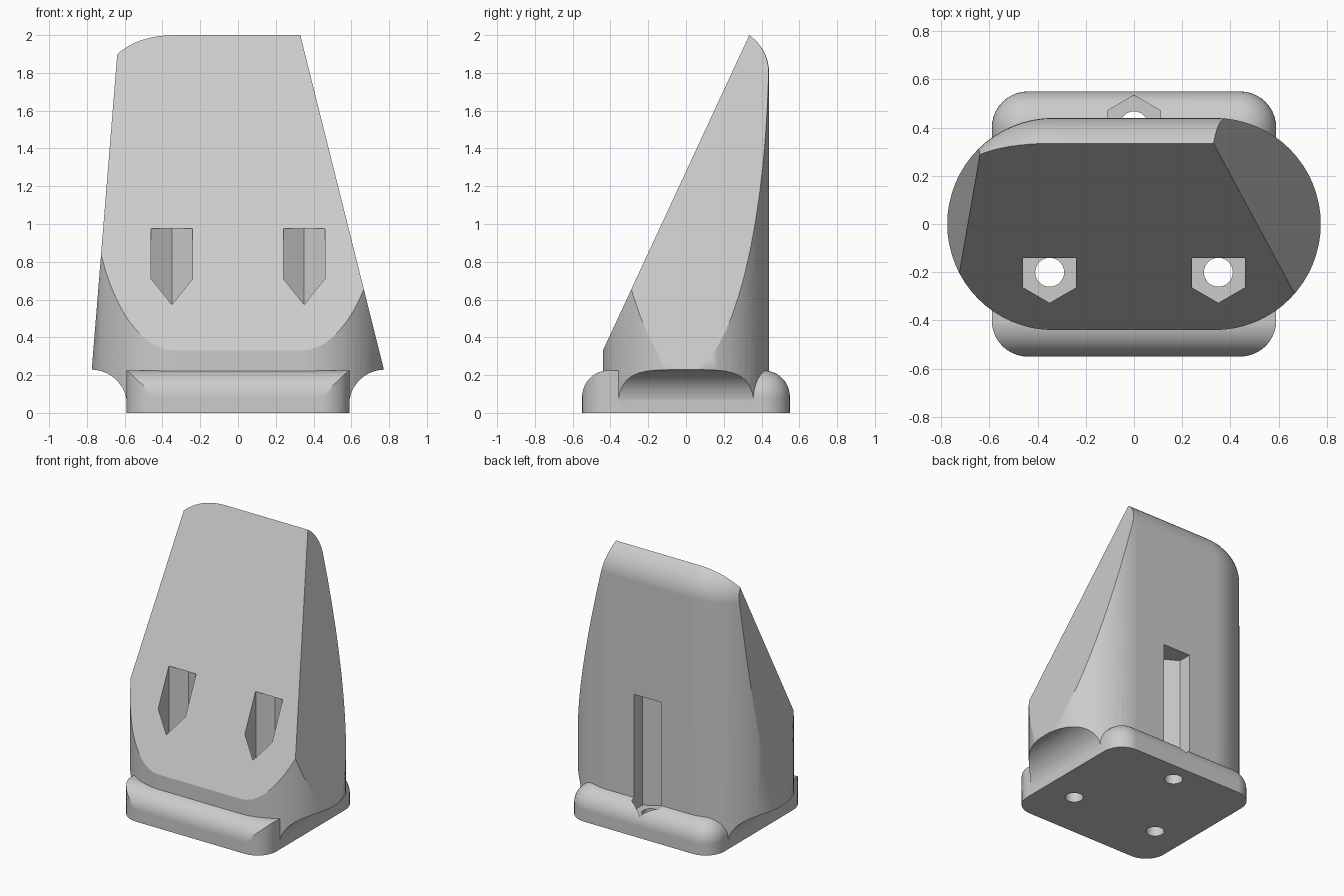
import bpy, bmesh
from math import sin, cos, pi, asin, radians
from mathutils import Vector

cube = bpy.data.objects.get("Cube")
if cube:
    bpy.data.objects.remove(cube, do_unlink=True)

grey = bpy.data.materials.new("light_grey")
grey.use_nodes = True
COLOR = (0.6, 0.6, 0.6, 1)
grey.diffuse_color = COLOR
for node in grey.node_tree.nodes:
    if node.type == 'BSDF_PRINCIPLED':
        node.inputs["Base Color"].default_value = COLOR


def loft(name, rings, planes=()):
    """Skin closed rings of points, cap the ends, then trim by (point, outward normal) planes."""
    bm = bmesh.new()
    loops = [[bm.verts.new(p) for p in ring] for ring in rings]
    n = len(loops[0])
    for a, b in zip(loops, loops[1:]):
        for i in range(n):
            j = (i + 1) % n
            bm.faces.new((a[i], a[j], b[j], b[i]))
    bm.faces.new(loops[0])
    bm.faces.new(loops[-1])
    bmesh.ops.recalc_face_normals(bm, faces=bm.faces)
    for co, no in planes:
        cut = bmesh.ops.bisect_plane(
            bm, geom=bm.verts[:] + bm.edges[:] + bm.faces[:], dist=1e-5,
            plane_co=co, plane_no=Vector(no).normalized(), clear_outer=True)
        edges = [e for e in cut["geom_cut"]
                 if isinstance(e, bmesh.types.BMEdge) and e.is_boundary]
        bmesh.ops.edgeloop_fill(bm, edges=edges)
    bmesh.ops.recalc_face_normals(bm, faces=bm.faces)
    mesh = bpy.data.meshes.new(name)
    bm.to_mesh(mesh)
    bm.free()
    mesh.materials.append(grey)
    obj = bpy.data.objects.new(name, mesh)
    bpy.context.collection.objects.link(obj)
    return obj


def combine(target, tool, operation):
    """Apply a boolean and discard the tool object."""
    tool.hide_render = True
    mod = target.modifiers.new("boolean", 'BOOLEAN')
    mod.operation = operation
    mod.solver = 'EXACT'
    mod.object = tool
    bpy.context.view_layer.objects.active = target
    bpy.ops.object.modifier_apply(modifier=mod.name)
    bpy.data.objects.remove(tool, do_unlink=True)


def arc(cx, cy, r, start, end, steps):
    return [(cx + r * cos(start + (end - start) * i / steps),
             cy + r * sin(start + (end - start) * i / steps)) for i in range(steps + 1)]


def prism(name, outline, z0, z1):
    return loft(name, [[(x, y, z) for x, y in outline] for z in (z0, z1)])


# Tapered body: stadium column with rolled top, trimmed by three sloping planes
def stadium(inset, z):
    r = 0.44 - inset
    pts = arc(0.335, 0, r, -pi / 2, pi / 2, 32) + arc(-0.335, 0, r, pi / 2, 1.5 * pi, 32)
    return [(x, y, z) for x, y in pts]


ROLL = 0.243
body_rings = [stadium(0, 0.02)]
for i in range(13):
    a = pi / 2 * i / 12
    body_rings.append(stadium(ROLL * (1 - cos(a)), 1.8 + ROLL * sin(a)))
body = loft("tapered_body", body_rings, [
    ((0, -0.44, 0.33), (0, -1.67, 0.775)),
    ((-0.775, 0, 0.22), (-1.67, 0, 0.135)),
    ((0.775, 0, 0.22), (1.78, 0, 0.445)),
])

# Coves hollowed under both sides of the body
for side in (-1, 1):
    profile = arc(0.777, 0.04, 0.189, pi / 2, pi, 16)
    profile += [(0.588, -0.1), (1, -0.1), (1, 0.229)]
    cove = loft("cove_cutter", [[(side * x, y, z) for x, z in profile] for y in (-1, 1)])
    combine(body, cove, 'DIFFERENCE')


# Base: straight rounded edge in front, rolled edge and corners behind
def base_ring(inset, z):
    w, d, r = 0.59, 0.55, 0.15
    sweep = asin(1 - inset / r)
    half = arc(w - r, r - d, r, -sweep, 0, 10)
    half += [(w, -0.3), (w - inset, 0.3)]
    half += arc(w - r, d - r, r - inset, 0, pi / 2, 10)
    full = half + [(-x, y) for x, y in reversed(half)]
    return [(x, y, z) for x, y in full]


EDGE = 0.14
base_rings = [base_ring(0, 0)]
for i in range(13):
    a = pi / 2 * i / 12
    base_rings.append(base_ring(EDGE * (1 - cos(a)), 0.085 + EDGE * sin(a)))
base = loft("base", base_rings)
combine(body, base, 'UNION')

# Three screw holes with hexagonal access pockets
for x, y in ((-0.35, -0.2), (0.35, -0.2), (0, 0.407)):
    hexagon = arc(x, y, 0.127, pi / 6, pi / 6 + 2 * pi, 6)[:-1]
    combine(body, prism("pocket_cutter", hexagon, 0.13, 0.975), 'DIFFERENCE')
    circle = arc(x, y, 0.06, 0, 2 * pi, 32)[:-1]
    combine(body, prism("hole_cutter", circle, -0.1, 0.3), 'DIFFERENCE')

# Smooth shading with crisp creases
body.name = "foot_block"
bpy.ops.object.select_all(action='DESELECT')
body.select_set(True)
bpy.context.view_layer.objects.active = body
bpy.ops.object.shade_smooth_by_angle(angle=radians(22))
weighted = body.modifiers.new("weighted_normals", 'WEIGHTED_NORMAL')
weighted.keep_sharp = True
